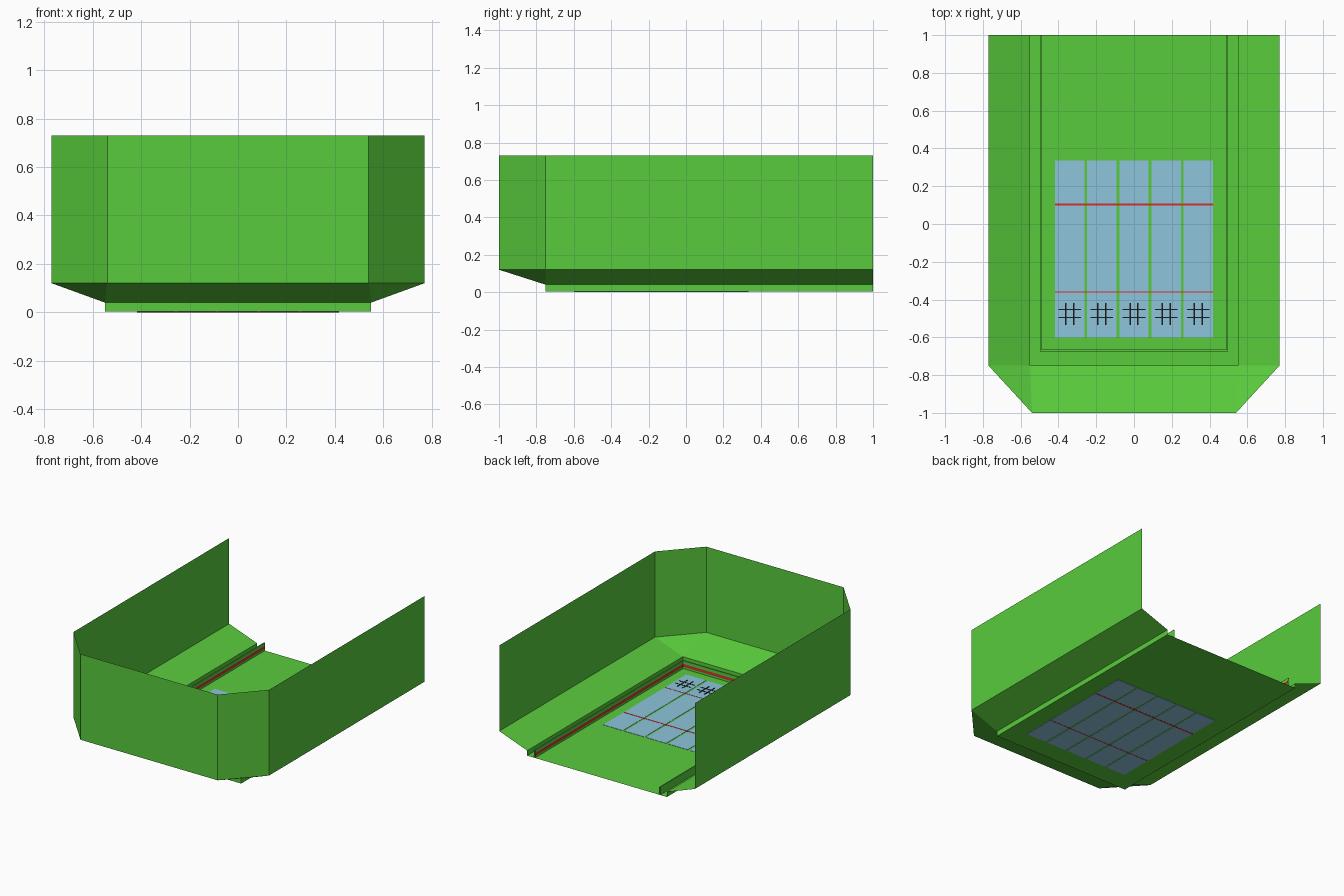
import bpy, bmesh

if "Cube" in bpy.data.objects:
    bpy.data.objects.remove(bpy.data.objects["Cube"])


def material(name, rgb):
    m = bpy.data.materials.new(name)
    m.diffuse_color = (*rgb, 1)
    m.use_nodes = True
    m.node_tree.nodes["Principled BSDF"].inputs["Base Color"].default_value = m.diffuse_color
    return m


GREEN = material("green", (0.10, 0.60, 0.045))
BLUE = material("ice_blue", (0.27, 0.56, 0.72))
RED = material("red", (0.65, 0.03, 0.03))
BLACK = material("black", (0.01, 0.01, 0.01))


def finish(name, bm, mat, flip=False):
    if flip:
        bmesh.ops.reverse_faces(bm, faces=bm.faces)
    me = bpy.data.meshes.new(name)
    bm.to_mesh(me)
    bm.free()
    me.materials.append(mat)
    ob = bpy.data.objects.new(name, me)
    bpy.context.collection.objects.link(ob)
    return ob


def strip(name, rails, mat):
    """Quads between successive rails; coincident points collapse to triangles."""
    bm = bmesh.new()
    rows = [[bm.verts.new(p) for p in r] for r in rails]
    for a, b in zip(rows, rows[1:]):
        for i in range(len(a) - 1):
            bm.faces.new((a[i], a[i + 1], b[i + 1], b[i]))
    bmesh.ops.remove_doubles(bm, verts=bm.verts, dist=1e-5)
    return finish(name, bm, mat)


def boxes(name, items, mat):
    """One object from (x0, x1, y0, y1, z0, z1) boxes."""
    bm = bmesh.new()
    for x0, x1, y0, y1, z0, z1 in items:
        vs = bmesh.ops.create_cube(bm, size=1)["verts"]
        for v in vs:
            v.co = (x1 if v.co.x > 0 else x0,
                    y1 if v.co.y > 0 else y0,
                    z1 if v.co.z > 0 else z0)
    return finish(name, bm, mat)


def mirrored(half):
    """Path from the left back end round the front to the right back end."""
    return [(-x, y) for x, y in half] + [(x, y) for x, y in reversed(half)]


def at(path, z):
    return [(x, y, z) for x, y in path]


OUTER = mirrored([(0.77, 1), (0.77, -0.75), (0.54, -1)])
INNER = mirrored([(0.55, 1), (0.55, -0.75), (0.55, -0.75)])
FLOOR_Z = 0.004

# Tall perimeter wall, open at the back
strip("perimeter_wall", [at(OUTER, 0.73), at(OUTER, 0.12)], GREEN)

# Sloped stands stepping down to the floor
strip("sloped_surround", [at(OUTER, 0.12), at(INNER, 0.04)], GREEN)
KERB = mirrored([(0.55, 1), (0.55, -0.75)])
strip("kerb", [at(KERB, 0.04), at(KERB, FLOOR_Z)], GREEN)

# Floor
strip("floor", [[(-0.55, -0.75, FLOOR_Z), (0.55, -0.75, FLOOR_Z)],
                [(-0.55, 1, FLOOR_Z), (0.55, 1, FLOOR_Z)]], GREEN)

# Low barrier boards round three sides
board_in = mirrored([(0.489, 1), (0.489, -0.665)])
board_out = mirrored([(0.497, 1), (0.497, -0.675)])
strip("barrier_boards", [at(board_out, FLOOR_Z), at(board_out, 0.06),
                         at(board_in, 0.06), at(board_in, FLOOR_Z)], GREEN)

# Red stripe along the inside of the boards
stripe = mirrored([(0.488, 1), (0.488, -0.664)])
strip("barrier_stripe", [at(stripe, 0.038), at(stripe, 0.018)], RED)

# Five playing lanes with cross lines
lanes = [0.17 * i for i in range(-2, 3)]
boxes("lanes", [(x - 0.078, x + 0.078, -0.6, 0.335, 0.001, 0.006) for x in lanes], BLUE)
boxes("lane_lines", [(-0.418, 0.418, y - w, y + w, 0, 0.007)
                     for y, w in ((0.103, 0.005), (-0.36, 0.003))], RED)

# Crossed grid marks at the front of each lane
marks = []
for x in lanes:
    for s in (-0.021, 0.021):
        marks.append((x + s - 0.004, x + s + 0.004, -0.534, -0.418, 0.005, 0.008))
        marks.append((x - 0.06, x + 0.06, -0.474 + s - 0.003, -0.474 + s + 0.003, 0.005, 0.008))
boxes("grid_marks", marks, BLACK)
